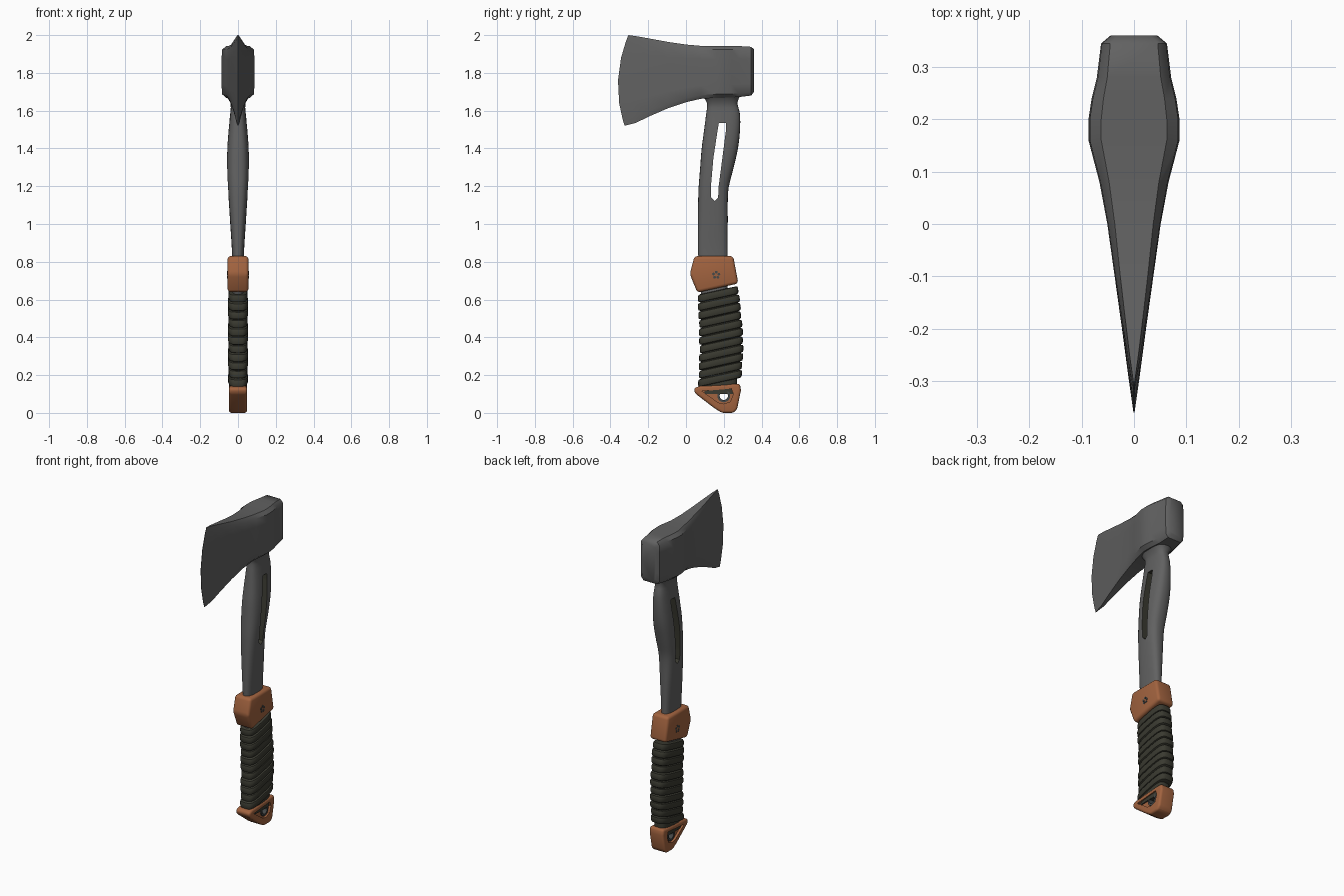
import bpy, bmesh, math
from mathutils import Vector

cube = bpy.data.objects.get("Cube")
if cube:
    bpy.data.objects.remove(cube, do_unlink=True)


def material(name, rgb):
    m = bpy.data.materials.new(name)
    m.use_nodes = True
    m.diffuse_color = (*rgb, 1)
    bsdf = next(n for n in m.node_tree.nodes if n.type == 'BSDF_PRINCIPLED')
    bsdf.inputs["Base Color"].default_value = (*rgb, 1)
    bsdf.inputs["Roughness"].default_value = 0.6
    return m


STEEL = material("dark steel", (0.12, 0.12, 0.12))
ORANGE = material("burnt orange", (0.36, 0.125, 0.05))
CORD = material("olive cord", (0.042, 0.042, 0.03))
BOLT = material("bolt grey", (0.06, 0.065, 0.065))


def finish(name, bm, mats, index=0):
    bmesh.ops.recalc_face_normals(bm, faces=bm.faces[:])
    mesh = bpy.data.meshes.new(name)
    for f in bm.faces:
        f.material_index = index
    bm.to_mesh(mesh)
    bm.free()
    for m in mats:
        mesh.materials.append(m)
    ob = bpy.data.objects.new(name, mesh)
    bpy.context.collection.objects.link(ob)
    return ob


def smooth(ob, degrees=35):
    bpy.ops.object.select_all(action='DESELECT')
    ob.select_set(True)
    bpy.context.view_layer.objects.active = ob
    bpy.ops.object.shade_smooth_by_angle(angle=math.radians(degrees))


def loft(name, rings, mats):
    """Skin a list of closed rings and cap both ends."""
    bm = bmesh.new()
    rows = [[bm.verts.new(p) for p in r] for r in rings]
    n = len(rows[0])
    for a, b in zip(rows, rows[1:]):
        for i in range(n):
            j = (i + 1) % n
            bm.faces.new((a[i], a[j], b[j], b[i]))
    bm.faces.new(rows[0])
    bm.faces.new(rows[-1])
    return finish(name, bm, mats)


def prism(name, outline, x0, x1, mats, index=0):
    """Extrude a (y, z) outline along x."""
    bm = bmesh.new()
    face = bm.faces.new([bm.verts.new((x0, y, z)) for y, z in outline])
    out = bmesh.ops.extrude_face_region(bm, geom=[face])
    verts = [v for v in out["geom"] if isinstance(v, bmesh.types.BMVert)]
    bmesh.ops.translate(bm, vec=(x1 - x0, 0, 0), verts=verts)
    return finish(name, bm, mats, index)


def circle(y, z, r, n=20):
    return [(y + r * math.cos(math.tau * i / n), z + r * math.sin(math.tau * i / n)) for i in range(n)]


def apply_modifiers(ob):
    deps = bpy.context.evaluated_depsgraph_get()
    mesh = bpy.data.meshes.new_from_object(ob.evaluated_get(deps))
    ob.modifiers.clear()
    ob.data = mesh


def bevel(ob, width, segments=3):
    mod = ob.modifiers.new("bevel", 'BEVEL')
    mod.width, mod.segments = width, segments
    apply_modifiers(ob)


def cut(ob, cutter):
    mod = ob.modifiers.new("cut", 'BOOLEAN')
    mod.operation, mod.solver, mod.object = 'DIFFERENCE', 'EXACT', cutter
    apply_modifiers(ob)
    bpy.data.objects.remove(cutter, do_unlink=True)


def sample(table, z):
    """Smooth interpolation of the columns of a station table."""
    k = 0
    while k < len(table) - 2 and table[k + 1][0] < z:
        k += 1
    rows = [Vector(table[min(max(k + d, 0), len(table) - 1)][1:]) for d in (-1, 0, 1, 2)]
    t = (z - table[k][0]) / (table[k + 1][0] - table[k][0])
    p, a, b, q = rows
    return a + 0.5 * t * ((b - p) + t * (2 * p - 5 * a + 4 * b - q + t * (3 * (a - b) + q - p)))


def oval(z, front, back, hw, tilt=0.0, power=3.0, n=28):
    ring = []
    for i in range(n):
        c, s = math.cos(math.tau * i / n), math.sin(math.tau * i / n)
        x = math.copysign(abs(c) ** (2 / power), c) * hw
        dy = math.copysign(abs(s) ** (2 / power), s) * (back - front) / 2
        ring.append((x, (front + back) / 2 + dy, z + tilt * dy))
    return ring


# Axe head: sections from poll to curved cutting edge (y, half width, bottom, top)
head_stations = [
    (0.36, 0.045, 1.70, 1.925), (0.345, 0.063, 1.68, 1.938), (0.28, 0.071, 1.672, 1.942),
    (0.24, 0.081, 1.67, 1.942), (0.2, 0.087, 1.668, 1.942), (0.16, 0.087, 1.668, 1.942),
    (0.08, 0.066, 1.663, 1.943), (0, 0.051, 1.645, 1.95), (-0.1, 0.037, 1.612, 1.964),
    (-0.2, 0.023, 1.572, 1.98), (-0.29, 0.011, 1.535, 1.993), (-0.36, 0.001, 1.52, 2.0)]
levels = [(0, 0.72), (0.07, 0.97), (0.25, 1), (0.5, 1), (0.75, 1), (0.93, 0.97), (1, 0.72)]
head_rings = []
for y, hw, low, high in head_stations:
    ring = []
    bend = max(0, -y / 0.36) ** 2
    for side, order in ((1, levels), (-1, levels[::-1])):
        for t, f in order:
            u = 2 * t - 1
            ring.append((side * hw * f, y + bend * (0.045 * u * u + 0.01 * u), low + t * (high - low)))
    head_rings.append(ring)
smooth(loft("axe_head", head_rings, [STEEL]), 40)

# Steel haft with a flared neck under the head
haft_table = [
    (0.6, 0.08, 0.22, 0.03), (0.83, 0.065, 0.22, 0.031), (1.0, 0.063, 0.221, 0.041),
    (1.18, 0.066, 0.224, 0.052), (1.3, 0.075, 0.252, 0.058), (1.4, 0.083, 0.275, 0.057),
    (1.5, 0.096, 0.286, 0.05), (1.58, 0.106, 0.286, 0.042), (1.625, 0.112, 0.276, 0.038),
    (1.65, 0.108, 0.272, 0.044), (1.69, 0.08, 0.295, 0.07)]
haft_rings = []
for i in range(45):
    z = 0.6 + 1.09 * i / 44
    haft_rings.append(oval(z, *sample(haft_table, z), power=2.7))
haft = loft("haft", haft_rings, [STEEL, CORD])

# Long slot through the haft, with olive walls
slot_front = [(0.133, 1.14), (0.132, 1.2), (0.145, 1.35), (0.168, 1.5), (0.174, 1.535)]
slot_back = [(0.211, 1.535), (0.212, 1.5), (0.19, 1.33), (0.173, 1.2), (0.17, 1.14), (0.152, 1.122)]
cut(haft, prism("slot_cutter", slot_front + slot_back, -0.2, 0.2, [STEEL, CORD], 1))
smooth(haft)

# Cord-wrapped grip: tilted bands separated by grooves
grip_table = [(0.08, 0.06, 0.285, 0.05), (0.2, 0.065, 0.298, 0.053), (0.35, 0.07, 0.304, 0.054),
              (0.5, 0.067, 0.293, 0.054), (0.65, 0.06, 0.277, 0.054), (0.72, 0.06, 0.26, 0.052)]
grip_rings = []
bands = 11
pitch = 0.49 / bands
for b in range(bands):
    swell = 0.003 if b % 3 == 1 else 0
    for t, inset in ((0.03, 0.012), (0.1, 0.003), (0.3, 0), (0.72, 0), (0.9, 0.003), (0.97, 0.012)):
        z = 0.16 + (b + t) * pitch
        front, back, hw = sample(grip_table, z)
        d = inset + swell
        grip_rings.append(oval(z, front + d, back - d, hw - d, 0.22, 3.6))
smooth(loft("cord_grip", grip_rings, [CORD]), 30)
core = [oval(z, 0.08, 0.27, 0.042, power=3.5) for z in (0.1, 0.16, 0.22)]
smooth(loft("grip_core", core, [CORD]))

# Orange collar between haft and grip
collar = prism("collar", [(0.045, 0.83), (0.25, 0.83), (0.277, 0.685), (0.06, 0.637), (0.02, 0.735)],
               -0.055, 0.055, [ORANGE])
bevel(collar, 0.016)
smooth(collar)

# Orange pommel with recessed cheeks and a lanyard hole
pommel = prism("pommel", [(0.042, 0.132), (0.075, 0.142), (0.285, 0.155), (0.291, 0.12), (0.27, 0.018),
                          (0.25, 0), (0.19, 0), (0.15, 0.025), (0.046, 0.105)], -0.048, 0.048, [ORANGE])
bevel(pommel, 0.018, 4)
recess = [(0.085, 0.115), (0.24, 0.128), (0.25, 0.1), (0.235, 0.06), (0.2, 0.048), (0.17, 0.055)]
for side in (-1, 1):
    cut(pommel, prism("recess_cutter", recess, side * 0.034, side * 0.1, [ORANGE]))
cut(pommel, prism("hole_cutter", circle(0.2, 0.09, 0.029), -0.2, 0.2, [ORANGE]))
smooth(pommel)

# Dark eyelet lining the lanyard hole
eyelet = prism("eyelet", circle(0.2, 0.09, 0.034), -0.041, 0.041, [BOLT])
cut(eyelet, prism("eyelet_cutter", circle(0.2, 0.09, 0.022), -0.2, 0.2, [BOLT]))
smooth(eyelet)

# Small cluster of rivets on each side of the collar
for side, label in ((-1, "right"), (1, "left")):
    for i in range(5):
        a = math.tau * i / 5 + 0.3
        outline = circle(0.16 + 0.015 * math.cos(a), 0.73 + 0.015 * math.sin(a), 0.0075, 10)
        prism(f"collar_rivet_{label}_{i + 1}", outline, side * 0.052, side * 0.057, [BOLT])
